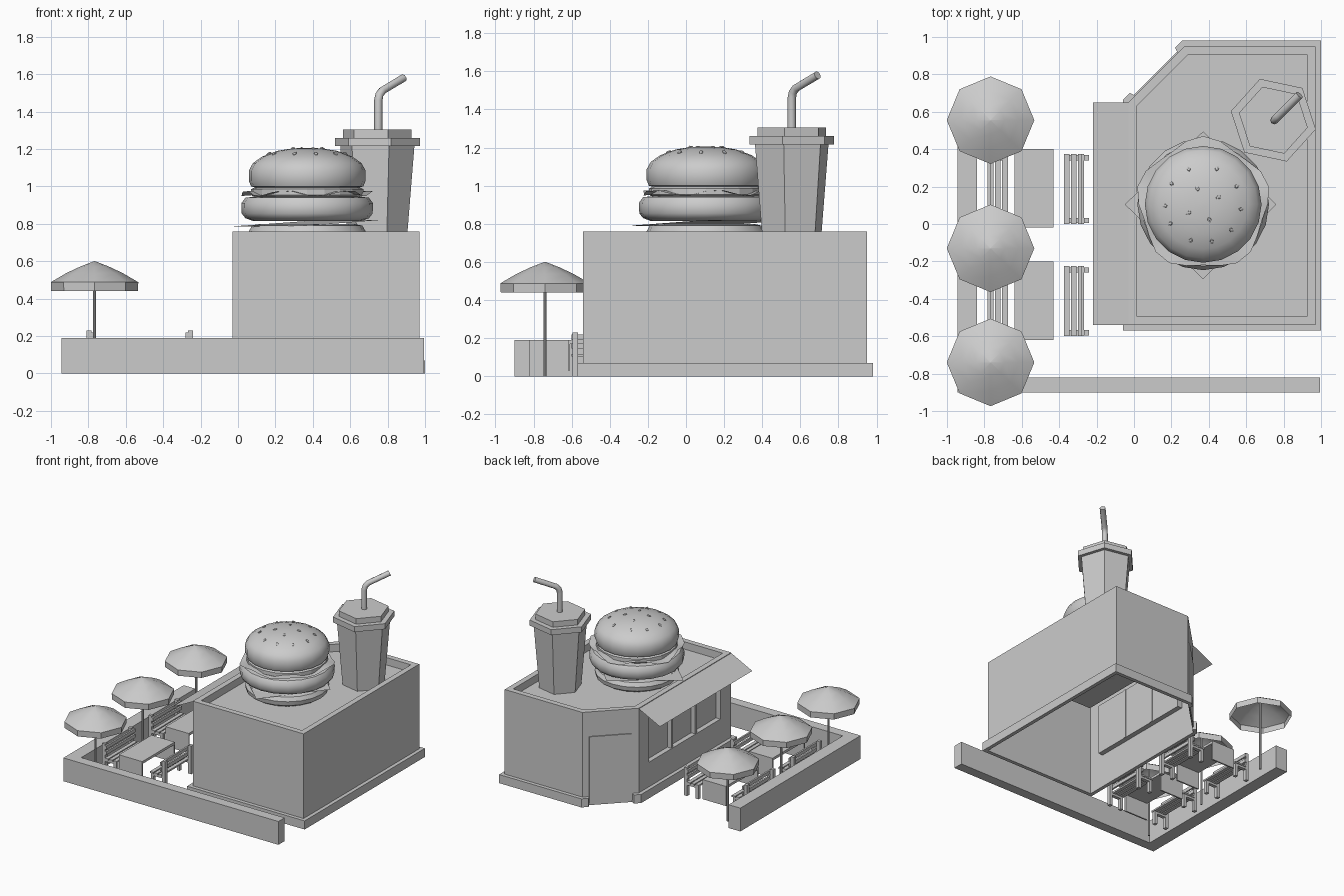
import bpy, math, random
from mathutils import Vector

if "Cube" in bpy.data.objects:
    bpy.data.objects.remove(bpy.data.objects["Cube"])

random.seed(4)


def mesh(name, verts, faces, smooth=None):
    me = bpy.data.meshes.new(name)
    me.from_pydata([tuple(v) for v in verts], [], faces)
    me.update()
    ob = bpy.data.objects.new(name, me)
    bpy.context.collection.objects.link(ob)
    if smooth:
        bpy.ops.object.select_all(action='DESELECT')
        ob.select_set(True)
        bpy.context.view_layer.objects.active = ob
        bpy.ops.object.shade_smooth_by_angle(angle=math.radians(smooth))
    return ob


def box(name, x0, x1, y0, y1, z0, z1):
    x0, x1 = sorted((x0, x1))
    v = [(x, y, z) for z in (z0, z1) for x, y in ((x0, y0), (x1, y0), (x1, y1), (x0, y1))]
    return mesh(name, v, [(3, 2, 1, 0), (4, 5, 6, 7), (0, 1, 5, 4),
                          (1, 2, 6, 5), (2, 3, 7, 6), (3, 0, 4, 7)])


def lathe(name, profile, n, loc, rot=0, smooth=None, caps=(True, True)):
    """Spin a (radius, z) profile into n sides around loc."""
    v, f = [], []
    for r, z in profile:
        for i in range(n):
            a = rot + 2 * math.pi * i / n
            v.append((loc[0] + r * math.cos(a), loc[1] + r * math.sin(a), z))
    for k in range(len(profile) - 1):
        for i in range(n):
            j = (i + 1) % n
            f.append((k * n + i, k * n + j, k * n + n + j, k * n + n + i))
    if caps[0]:
        f.append(tuple(reversed(range(n))))
    if caps[1]:
        f.append(tuple(range(len(v) - n, len(v))))
    return mesh(name, v, f, smooth)


def offset(poly, d):
    """Grow a counter-clockwise outline by d."""
    out = []
    for i, p in enumerate(poly):
        a = (p - poly[i - 1]).normalized()
        b = (poly[(i + 1) % len(poly)] - p).normalized()
        na, nb = Vector((a.y, -a.x)), Vector((b.y, -b.x))
        out.append(p + (na + nb) * d / (1 + na.dot(nb)))
    return out


# Building shell with parapet and sunken roof; the window side is left open
outline = [Vector(p) for p in ((-.03, -.54), (.97, -.54), (.97, .95), (.27, .95), (-.03, .65))]
inner = offset(outline, -.045)
rings = [(outline, 0), (outline, .76), (inner, .76), (inner, .70)]
v = [(p.x, p.y, z) for ring, z in rings for p in ring]
f = [(k * 5 + i, k * 5 + (i + 1) % 5, k * 5 + 5 + (i + 1) % 5, k * 5 + 5 + i)
     for k in range(3) for i in range(5) if not (k == 0 and i == 4)]
f.append((15, 16, 17, 18, 19))
mesh("building_walls", v, f)

# Window wall: frame around the opening, reveal and recessed glass
wy0, wy1, wz0, wz1 = -.40, .52, .27, .68


def loop(x, y0, y1, z0, z1):
    return [(x, y1, z0), (x, y0, z0), (x, y0, z1), (x, y1, z1)]


v = loop(-.03, -.54, .65, 0, .76) + loop(-.03, wy0, wy1, wz0, wz1) + loop(.01, wy0, wy1, wz0, wz1)
f = [(k * 4 + i, k * 4 + (i + 1) % 4, k * 4 + 4 + (i + 1) % 4, k * 4 + 4 + i)
     for k in range(2) for i in range(4)]
mesh("window_wall", v, f + [(8, 9, 10, 11)])
for i in (1, 2):
    y = wy0 + (wy1 - wy0) * i / 3
    box("window_mullion", -.025, .015, y - .012, y + .012, wz0, wz1)

# Plinth strip, interrupted at the door
outer = offset(outline, .03)


def doorway(poly):
    a, b = poly[3], poly[4]
    return [a.lerp(b, .88), poly[4], poly[0], poly[1], poly[2], poly[3], a.lerp(b, .12)]


po, pi = doorway(outer), doorway(outline)
n = len(po)
v = [(p.x, p.y, z) for path, z in ((pi, 0), (po, 0), (po, .07), (pi, .07)) for p in path]
f = [(k * n + i, k * n + i + 1, (k + 1) % 4 * n + i + 1, (k + 1) % 4 * n + i)
     for k in range(4) for i in range(n - 1)]
f += [(0, n, 2 * n, 3 * n), (4 * n - 1, 3 * n - 1, 2 * n - 1, n - 1)]
mesh("plinth", v, f)

# Door on the chamfered corner
a, b = outline[3], outline[4]
d0, d1 = a.lerp(b, .12), a.lerp(b, .88)
out = Vector((-1, 1)).normalized() * .008
ring = [d0, d1, d1 + out, d0 + out]
mesh("door", [(p.x, p.y, z) for z in (.02, .56) for p in ring],
     [(3, 2, 1, 0), (4, 5, 6, 7), (0, 1, 5, 4), (1, 2, 6, 5), (2, 3, 7, 6), (3, 0, 4, 7)])

# Thin sloping awning
mesh("awning", [(-.03, -.54, .755), (-.03, .65, .755), (-.22, .65, .66), (-.22, -.54, .66)],
     [(0, 1, 2, 3)])

# Low yard wall, L-shaped
L = [(-.945, -.90), (.995, -.90), (.995, -.82), (-.84, -.82), (-.84, .65), (-.945, .65)]
mesh("yard_wall", [(x, y, z) for z in (0, .19) for x, y in L],
     [(5, 4, 3, 2, 1, 0), (6, 7, 8, 9, 10, 11)] +
     [(i, (i + 1) % 6, 6 + (i + 1) % 6, 6 + i) for i in range(6)])

# Umbrellas
for y in (.555, -.13, -.74):
    c = (-.767, y)
    lathe("umbrella_canopy", [(.232, .44), (.234, .488), (.15, .537), (.075, .572), (.003, .60)],
          8, c, smooth=35, caps=(False, True))
    lathe("umbrella_pole", [(.009, 0), (.009, .58)], 8, c)

# Tables with end panels, and a bench on each long side
for y0, y1 in ((-.02, .40), (-.62, -.20)):
    box("table_top", -.64, -.43, y0, y1, .17, .19)
    for y in (y0, y1 - .012):
        box("table_end_panel", -.64, -.43, y, y + .012, .03, .17)
    b0, b1 = y0 + .02, y1 - .025
    for s in (1, -1):
        def bench(name, xa, xb, ya, yb, za, zb):
            box(name, -.525 + s * xa, -.525 + s * xb, ya, yb, za, zb)
        for x in (.15, .188, .226):
            bench("bench_seat_slat", x, x + .03, b0, b1, .105, .118)
        for z in (.145, .19):
            bench("bench_back_slat", .243, .257, b0, b1, z, z + .028)
        for y in (b0 + .005, b1 - .035):
            bench("bench_back_post", .257, .285, y, y + .028, 0, .23)
            bench("bench_front_leg", .155, .18, y, y + .028, 0, .105)
            bench("bench_rail", .155, .257, y, y + .028, .088, .105)

# Burger
B = (.37, .105)
lathe("bottom_bun", [(.27, .70), (.305, .725), (.312, .76), (.295, .79), (.25, .80)], 20, B, smooth=40)
s = .40
mesh("cheese_slice", [(B[0] - s - .02, B[1], .785), (B[0], B[1] - s, .79), (B[0] + s - .01, B[1], .82),
                      (B[0], B[1] + s - .01, .815)], [(0, 1, 2, 3)])
lathe("patty", [(.29, .815), (.33, .83), (.35, .855), (.352, .91), (.33, .94), (.25, .948)],
      20, B, smooth=40)
lathe("tomato", [(.29, .945), (.30, .955), (.30, .985), (.28, .995)], 20, B)
v = [(B[0], B[1], .975)]
for i in range(24):
    a = 2 * math.pi * i / 24
    r = .345 + .02 * math.sin(5 * a)
    v.append((B[0] + r * math.cos(a), B[1] + r * math.sin(a), .962 + .016 * math.sin(6 * a + .6)))
mesh("lettuce", v, [(0, i + 1, (i + 1) % 24 + 1) for i in range(24)], 40)
top = [(.26, .99), (.30, 1.0), (.312, 1.03), (.312, 1.085), (.29, 1.125), (.24, 1.16),
       (.16, 1.19), (.08, 1.203), (.01, 1.206)]
lathe("top_bun", top, 20, B, smooth=40)

# Sesame seeds scattered over the dome
for count, r, z in ((4, .09, 1.202), (10, .205, 1.175)):
    for i in range(count):
        a = 2 * math.pi * (i + random.uniform(-.2, .2)) / count + .6
        bpy.ops.mesh.primitive_ico_sphere_add(
            subdivisions=1, radius=1, location=(B[0] + r * math.cos(a), B[1] + r * math.sin(a), z),
            rotation=(0, .3 if r < .1 else .6, a))
        o = bpy.context.object
        o.name = "sesame_seed"
        o.scale = (.017, .011, .008)

# Six-sided drink cup with stepped lid
C, rot = (.745, .555), math.radians(-12)
lathe("cup", [(.16, .70), (.203, 1.22)], 6, C, rot)
lathe("cup_lid", [(.232, 1.215), (.232, 1.26), (.188, 1.26), (.188, 1.305)], 6, C, rot)

# Bent straw
cu = bpy.data.curves.new("straw", 'CURVE')
cu.dimensions = '3D'
cu.bevel_depth = .022
cu.bevel_resolution = 2
cu.use_fill_caps = True
pts = [(0, 1.29), (0, 1.46), (.006, 1.49), (.022, 1.512), (.135, 1.58)]
sp = cu.splines.new('POLY')
sp.points.add(len(pts) - 1)
for p, (d, z) in zip(sp.points, pts):
    p.co = (C[0] + .005 + d, C[1] + d, z, 1)
bpy.context.collection.objects.link(bpy.data.objects.new("straw", cu))
